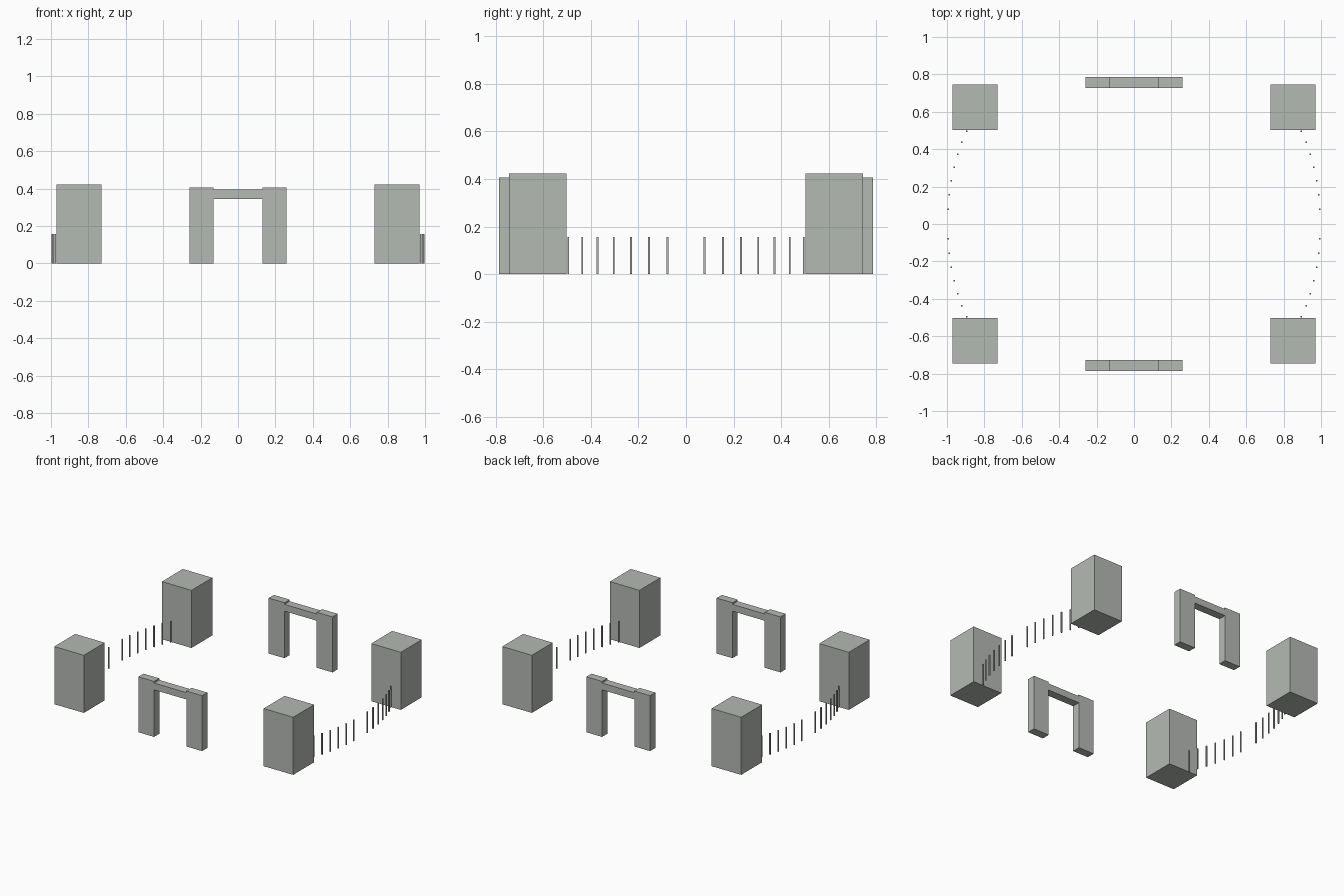
import bpy
import math

cube = bpy.data.objects.get("Cube")
if cube:
    bpy.data.objects.remove(cube, do_unlink=True)

STONE = (0.46, 0.49, 0.45, 1)
stone = bpy.data.materials.new("grey_stone")
stone.use_nodes = True
stone.diffuse_color = STONE
stone.node_tree.nodes["Principled BSDF"].inputs["Base Color"].default_value = STONE


def block(name, x, y, z0, width, depth, height):
    """Axis-aligned block whose underside sits at z0."""
    bpy.ops.mesh.primitive_cube_add(size=1, location=(x, y, z0 + height / 2))
    ob = bpy.context.object
    ob.name = name
    ob.scale = (width, depth, height)
    bpy.ops.object.transform_apply(location=False, rotation=False, scale=True)
    ob.data.materials.append(stone)
    return ob


SIDES_X = (("left", 1), ("right", -1))
SIDES_Y = (("front", -1), ("back", 1))

# Corner towers
for end, sy in SIDES_Y:
    for side, sx in SIDES_X:
        block(f"{end}_{side}_tower", sx * 0.85, sy * 0.624, 0, 0.24, 0.242, 0.423)

# Gateways: two pillars and a slightly lower lintel
for end, sy in SIDES_Y:
    y = sy * 0.756
    for side, sx in SIDES_X:
        block(f"{end}_gate_{side}_pillar", sx * 0.195, y, 0, 0.128, 0.06, 0.407)
    block(f"{end}_gate_lintel", 0, y, 0.345, 0.262, 0.06, 0.05)

# Curved rows of thin posts, with a gap in the middle of each row
for side, sx in SIDES_X:
    for end, sy in SIDES_Y:
        for i in range(1, 8):
            t = math.radians(45) * i / 7
            x = 0.647 + 0.349 * math.cos(t)
            y = 0.7 * math.sin(t)
            block(f"{side}_{end}_post_{i}", sx * x, sy * y, 0, 0.008, 0.008, 0.157)
